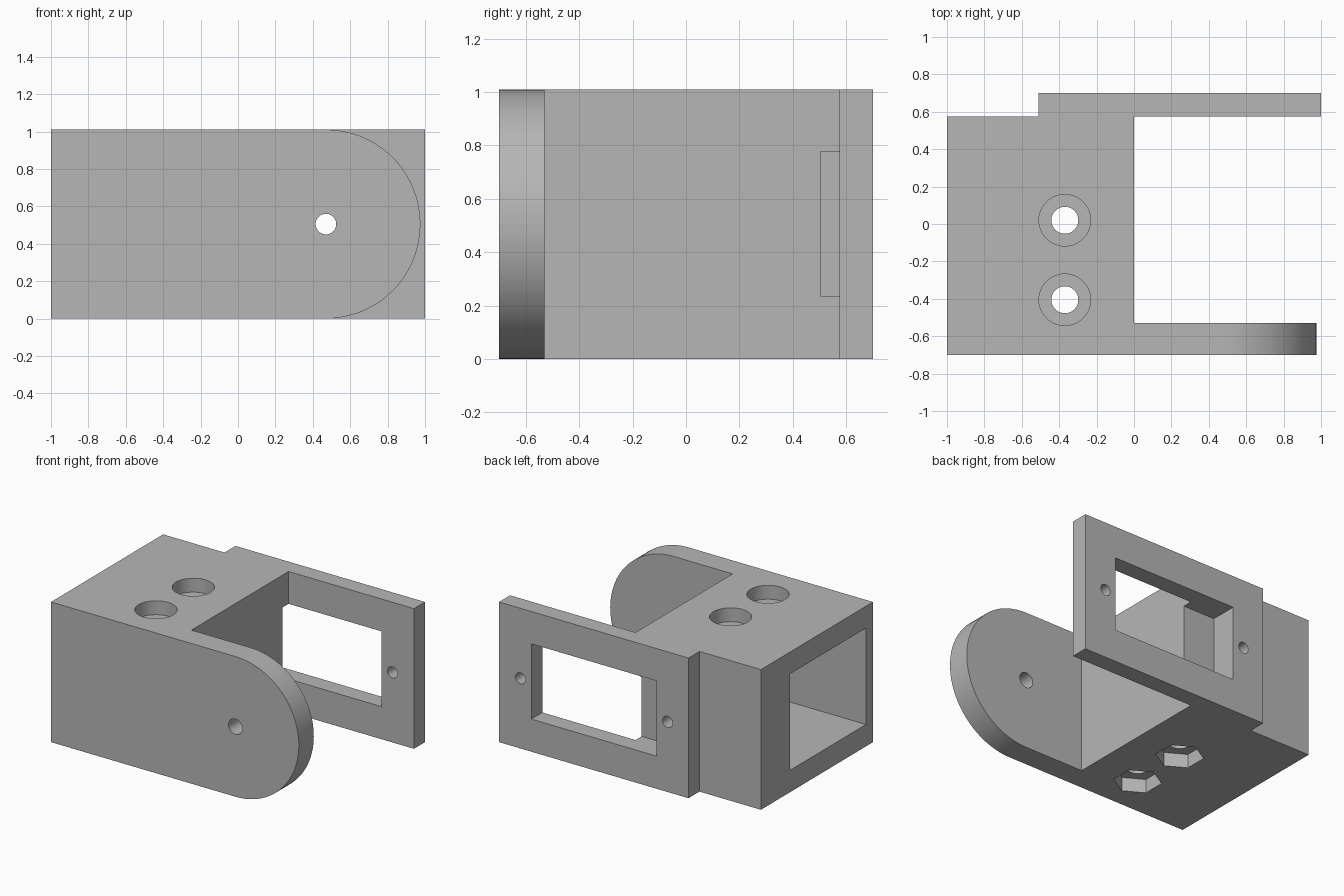
import bpy, bmesh, math
from mathutils import Vector, Matrix

cube = bpy.data.objects.get("Cube")
if cube:
    bpy.data.objects.remove(cube, do_unlink=True)

H = 1.01          # overall height
MID = H / 2

grey = bpy.data.materials.new("matte grey")
grey.use_nodes = True
colour = (0.47, 0.47, 0.47, 1)
grey.diffuse_color = colour
grey.node_tree.nodes["Principled BSDF"].inputs["Base Color"].default_value = colour


def add_object(name, bm):
    bmesh.ops.recalc_face_normals(bm, faces=bm.faces)
    mesh = bpy.data.meshes.new(name)
    bm.to_mesh(mesh)
    bm.free()
    mesh.materials.append(grey)
    obj = bpy.data.objects.new(name, mesh)
    bpy.context.collection.objects.link(obj)
    return obj


def box(name, low, high):
    low, high = Vector(low), Vector(high)
    bm = bmesh.new()
    size = Matrix.Diagonal(high - low).to_4x4()
    bmesh.ops.create_cube(bm, size=1, matrix=Matrix.Translation((low + high) / 2) @ size)
    return add_object(name, bm)


def rod(name, start, end, radius, sides=48, turn=0):
    """Prism or cylinder between two points."""
    start, end = Vector(start), Vector(end)
    axis = end - start
    bm = bmesh.new()
    place = (Matrix.Translation((start + end) / 2) @ axis.to_track_quat("Z", "Y").to_matrix().to_4x4()
             @ Matrix.Rotation(turn, 4, "Z"))
    bmesh.ops.create_cone(bm, cap_ends=True, segments=sides, radius1=radius,
                          radius2=radius, depth=axis.length, matrix=place)
    return add_object(name, bm)


# Bracket: plan outline extruded upward
TIP = 0.975
outline = [(-1, -0.7), (TIP, -0.7), (TIP, -0.53), (0, -0.53), (0, 0.575),
           (1, 0.575), (1, 0.7), (-0.51, 0.7), (-0.51, 0.575), (-1, 0.575)]
bm = bmesh.new()
base = bm.faces.new([bm.verts.new((x, y, 0)) for x, y in outline])
top = bmesh.ops.extrude_face_region(bm, geom=[base])["geom"]
bmesh.ops.translate(bm, vec=(0, 0, H), verts=[v for v in top if isinstance(v, bmesh.types.BMVert)])

# Round the tip of the front arm
tip_edges = [e for e in bm.edges
             if all(abs(v.co.x - TIP) < 1e-4 for v in e.verts)
             and abs(e.verts[0].co.z - e.verts[1].co.z) < 1e-4]
bmesh.ops.bevel(bm, geom=tip_edges, offset=MID - 0.0005, offset_type="OFFSET",
                segments=28, profile=0.5, affect="EDGES", clamp_overlap=False)
bracket = add_object("bracket", bm)

# Cutters: beam socket, motor window, pivot and screw holes
cutters = [
    box("beam_socket", (-1.1, -0.62, 0.158), (-0.13, 0.245, 0.852)),
    box("motor_window", (-0.255, 0.505, 0.235), (0.743, 0.8, 0.777)),
    rod("pivot_hole", (0.47, -0.8, MID), (0.47, -0.4, MID), 0.055),
]
for x in (-0.343, 0.829):
    cutters.append(rod("plate_screw_hole", (x, 0.505, MID), (x, 0.8, MID), 0.04, 32))

# Clamp bolts: clearance hole, round head recess above, hex nut recess below
for y in (0.02, -0.405):
    x = -0.37
    cutters.append(rod("bolt_hole", (x, y, -0.1), (x, y, H + 0.1), 0.072))
    cutters.append(rod("head_recess", (x, y, H - 0.1), (x, y, H + 0.1), 0.138))
    nut = rod("nut_recess", (x, y, -0.1), (x, y, 0.1), 0.158, 6)
    # points of the nut face front and back
    corner = max(nut.data.vertices, key=lambda v: abs(v.co.y - y)).co
    if abs(corner.x - x) > 0.01:
        nut.data.transform(Matrix.Translation((x, y, 0)) @ Matrix.Rotation(math.pi / 6, 4, "Z")
                           @ Matrix.Translation((-x, -y, 0)))
    cutters.append(nut)

bpy.context.view_layer.objects.active = bracket
for cutter in cutters:
    cutter.hide_render = True
    cut = bracket.modifiers.new("cut", "BOOLEAN")
    cut.operation = "DIFFERENCE"
    cut.solver = "EXACT"
    cut.object = cutter
    bpy.ops.object.modifier_apply(modifier=cut.name)
    bpy.data.objects.remove(cutter, do_unlink=True)

# Smooth curved walls, crisp edges
bpy.ops.object.select_all(action="DESELECT")
bracket.select_set(True)
bpy.ops.object.shade_smooth_by_angle(angle=math.radians(30))
weighted = bracket.modifiers.new("even_shading", "WEIGHTED_NORMAL")
weighted.keep_sharp = True
